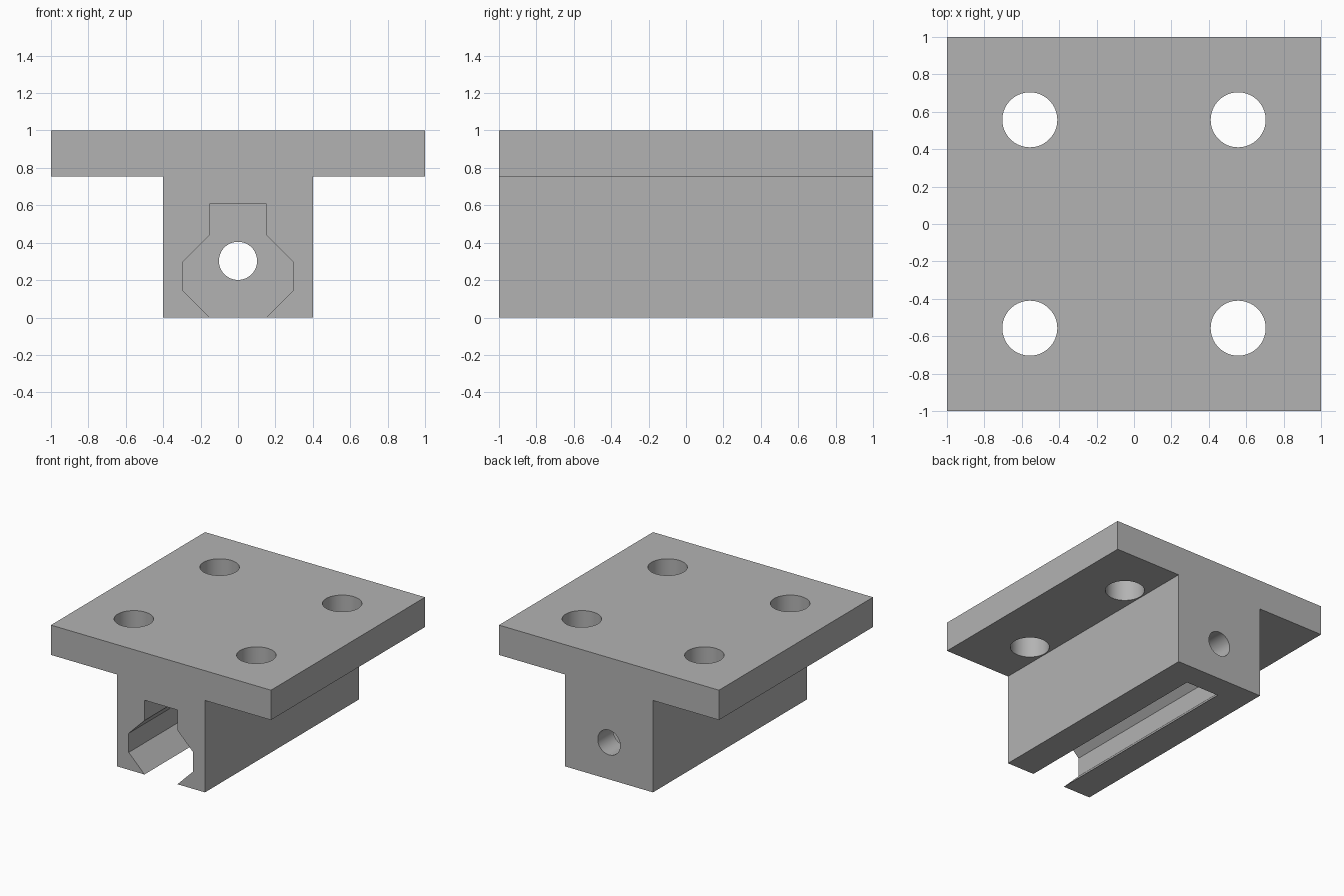
import bpy
import bmesh
from math import pi, radians

cube = bpy.data.objects.get("Cube")
if cube:
    bpy.data.objects.remove(cube, do_unlink=True)

grey = bpy.data.materials.new("plain grey")
grey.use_nodes = True
COLOUR = (0.45, 0.45, 0.45, 1)
grey.diffuse_color = COLOUR
grey.node_tree.nodes["Principled BSDF"].inputs["Base Color"].default_value = COLOUR


def extrude_profile(name, half, y0, y1):
    """Extrude a mirrored (x, z) half profile along y."""
    outline = half + [(-x, z) for x, z in reversed(half)]
    bm = bmesh.new()
    face = bm.faces.new([bm.verts.new((x, y0, z)) for x, z in outline])
    out = bmesh.ops.extrude_face_region(bm, geom=[face])
    moved = [v for v in out["geom"] if isinstance(v, bmesh.types.BMVert)]
    bmesh.ops.translate(bm, verts=moved, vec=(0, y1 - y0, 0))
    bmesh.ops.recalc_face_normals(bm, faces=bm.faces)
    mesh = bpy.data.meshes.new(name)
    bm.to_mesh(mesh)
    bm.free()
    mesh.materials.append(grey)
    obj = bpy.data.objects.new(name, mesh)
    bpy.context.collection.objects.link(obj)
    return obj


def drill(name, radius, depth, location, tilt=0):
    bpy.ops.mesh.primitive_cylinder_add(
        vertices=64, radius=radius, depth=depth, location=location, rotation=(tilt, 0, 0))
    obj = bpy.context.object
    obj.name = name
    obj.data.materials.append(grey)
    return obj


# T-shaped carriage: wide mounting plate on a narrow stem
carriage = extrude_profile(
    "carriage_block", [(0.4, 0), (0.4, 0.755), (1, 0.755), (1, 1)], -1, 1)

# Rail slot, open at the front and below, closed by the back wall
cutters = [extrude_profile(
    "rail_slot_cutter",
    [(0.15, -0.1), (0.15, 0), (0.293, 0.143), (0.293, 0.3), (0.15, 0.443), (0.15, 0.61)],
    -1.1, 0.8)]

# Hole through the back wall
cutters.append(drill("back_hole_cutter", 0.102, 0.6, (0, 0.9, 0.303), pi / 2))

# Four bolt holes through the plate
for x in (-0.557, 0.557):
    for y in (-0.557, 0.557):
        cutters.append(drill("bolt_hole_cutter", 0.147, 0.6, (x, y, 0.9)))

for cutter in cutters:
    cut = carriage.modifiers.new(cutter.name, 'BOOLEAN')
    cut.operation = 'DIFFERENCE'
    cut.solver = 'EXACT'
    cut.object = cutter
    cutter.hide_render = True

# Apply the cuts, remove the cutters and smooth the hole walls
bpy.ops.object.select_all(action='DESELECT')
carriage.select_set(True)
bpy.context.view_layer.objects.active = carriage
for cut in list(carriage.modifiers):
    bpy.ops.object.modifier_apply(modifier=cut.name)
for cutter in cutters:
    bpy.data.objects.remove(cutter, do_unlink=True)
bpy.ops.object.shade_smooth_by_angle(angle=radians(30))
